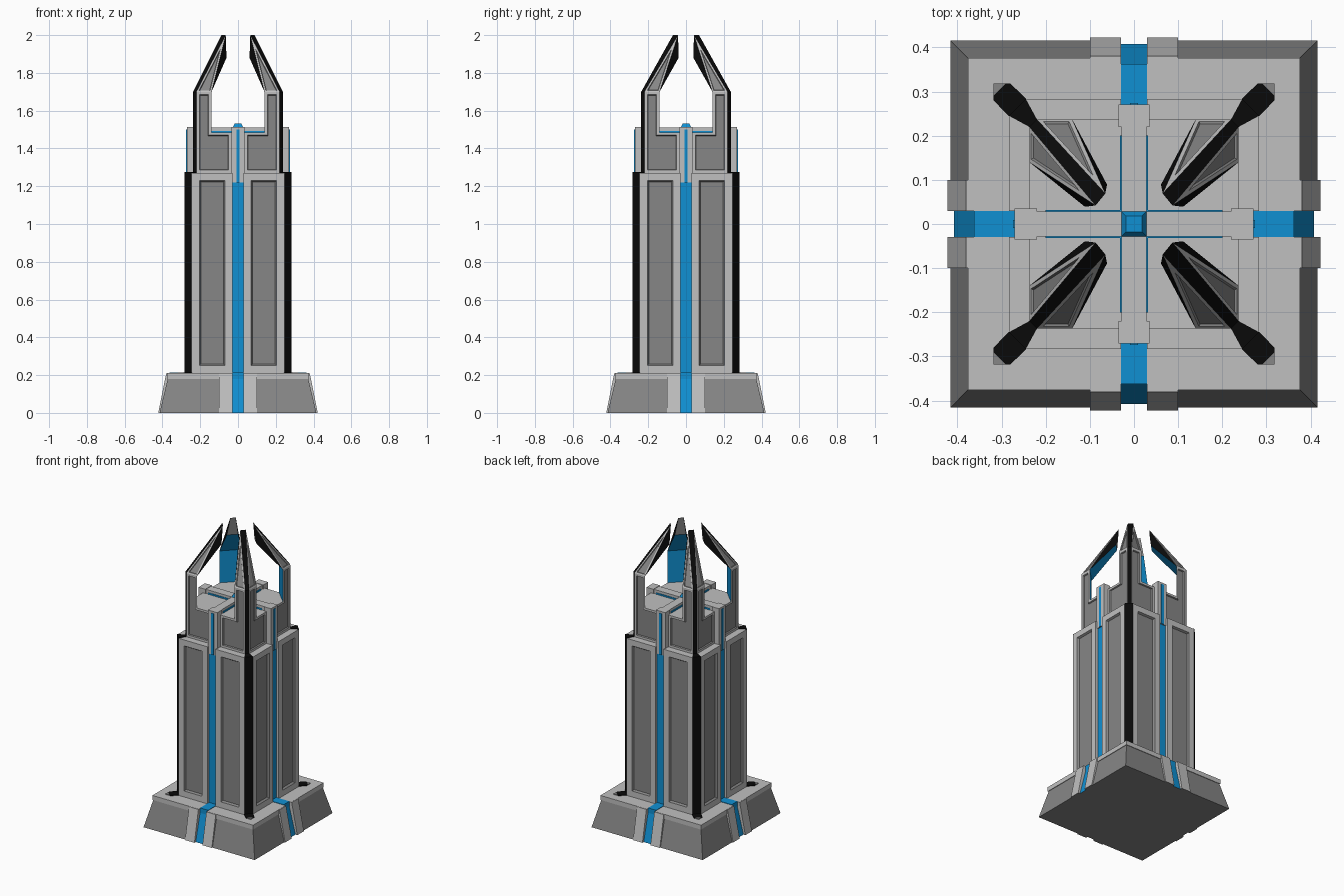
import bpy, bmesh
from mathutils import Matrix, Vector

cube = bpy.data.objects.get("Cube")
if cube:
    bpy.data.objects.remove(cube, do_unlink=True)

# Materials
COLOURS = {
    "light_grey": (0.53, 0.53, 0.53),
    "panel_grey": (0.24, 0.24, 0.24),
    "black": (0.003, 0.003, 0.003),
    "blue": (0.005, 0.28, 0.65),
}
NAMES = list(COLOURS)
LIGHT, PANEL, BLACK, BLUE = range(4)
MATS = []
for mat_name, rgb in COLOURS.items():
    m = bpy.data.materials.new(mat_name)
    m.use_nodes = True
    m.diffuse_color = (*rgb, 1)
    bsdf = m.node_tree.nodes["Principled BSDF"]
    bsdf.inputs["Base Color"].default_value = (*rgb, 1)
    bsdf.inputs["Roughness"].default_value = 0.7
    MATS.append(m)


def finish(name, bm):
    mesh = bpy.data.meshes.new(name)
    bm.to_mesh(mesh)
    bm.free()
    for m in MATS:
        mesh.materials.append(m)
    obj = bpy.data.objects.new(name, mesh)
    bpy.context.collection.objects.link(obj)
    return obj


def recess(bm, faces, rim, slope, depth):
    """Light rim around a sunken grey panel."""
    for f in faces:
        f.material_index = LIGHT
    bmesh.ops.inset_individual(bm, faces=faces, thickness=rim, use_even_offset=True)
    for f in faces:
        f.material_index = PANEL
    bmesh.ops.inset_individual(bm, faces=faces, thickness=slope, depth=-depth,
                               use_even_offset=True)


def loft(name, low, high, z0, z1, sides, cap=LIGHT, panel=None):
    """Join two outlines; sides is one colour or a colour per edge."""
    bm = bmesh.new()
    a = [bm.verts.new((x, y, z0)) for x, y in low]
    b = [bm.verts.new((x, y, z1)) for x, y in high]
    n = len(a)
    bm.faces.new(a[::-1]).material_index = PANEL if z0 == 0 else cap
    bm.faces.new(b).material_index = cap
    columns = []
    for i in range(n):
        j = (i + 1) % n
        f = bm.faces.new((a[i], a[j], b[j], b[i]))
        f.material_index = sides[i] if isinstance(sides, list) else sides
        if f.material_index == PANEL:
            columns.append(f)
    bmesh.ops.recalc_face_normals(bm, faces=bm.faces[:])
    if panel:
        recess(bm, columns, *panel)
    return finish(name, bm)


def rect(x0, x1, y0, y1):
    return [(x0, y0), (x1, y0), (x1, y1), (x0, y1)]


def box(name, x, y, z, colour):
    outline = rect(*x, *y)
    return loft(name, outline, outline, *z, colour, colour)


def grooved(h, floor, chamfer=0.0, g=0.03):
    """Square outline with a groove in each side and optional cut corners."""
    side = [(-g, -h), (-g, -floor), (g, -floor), (g, -h), (h - chamfer, -h)]
    if chamfer:
        side.append((h, chamfer - h))
    pts = []
    for _ in range(4):
        pts += side
        side = [(-y, x) for x, y in side]
    return pts


def turned(name, build):
    """Four copies of one part around the vertical axis."""
    for i, where in enumerate(("front", "left", "back", "right")):
        obj = build(where + "_" + name)
        obj.data.transform(Matrix.Rotation(i * 1.5707963, 4, "Z"))


def quarters():
    for sx, lr in ((1, "left"), (-1, "right")):
        for sy, fb in ((1, "back"), (-1, "front")):
            yield sx, sy, fb + "_" + lr


# Sloping base, lip and tower shaft
loft("base", grooved(0.415, 0.408), grooved(0.372, 0.362), 0, 0.18,
     [LIGHT, BLUE, LIGHT, PANEL, PANEL] * 4)
lip = grooved(0.376, 0.362)
loft("base_lip", lip, lip, 0.18, 0.21, [LIGHT, BLUE, LIGHT, LIGHT, LIGHT] * 4)
shaft = grooved(0.283, 0.265, 0.038)
loft("tower_shaft", shaft, shaft, 0.21, 1.27,
     [LIGHT, BLUE, LIGHT, PANEL, BLACK, PANEL] * 4, LIGHT, (0.04, 0.008, 0.012))


# Base buttresses, floor strips and upper ribs on each side
def buttress(sign):
    def build(name):
        xs = sorted((sign * 0.03, sign * 0.1))
        return loft(name, rect(*xs, -0.422, -0.33), rect(*xs, -0.38, -0.33),
                    0, 0.209, LIGHT)
    return build


turned("buttress_a", buttress(-1))
turned("buttress_b", buttress(1))
turned("floor_strip", lambda n: box(n, (-0.03, 0.03), (-0.362, -0.26), (0.205, 0.213), BLUE))
turned("rib", lambda n: box(n, (-0.035, 0.035), (-0.271, -0.22), (1.22, 1.513), LIGHT))
turned("rib_light", lambda n: box(n, (-0.009, 0.009), (-0.274, -0.265), (1.22, 1.5), BLUE))

# Core and crossing roof beams
for axis, (lx, ly) in {"long": (0, 1), "cross": (1, 0)}.items():
    def bar(name, half, length, z, colour):
        hx, hy = (length, half) if lx else (half, length)
        box(axis + "_" + name, (-hx, hx), (-hy, hy), z, colour)
    bar("core", 0.036, 0.232, (1.27, 1.483), LIGHT)
    bar("beam_light", 0.032, 0.2, (1.483, 1.493), BLUE)
    bar("beam", 0.028, 0.235, (1.483, 1.51), LIGHT)

# Centre gem
loft("roof_gem", rect(-0.028, 0.028, -0.028, 0.028),
     rect(-0.018, 0.018, -0.018, 0.018), 1.51, 1.532, BLUE, BLUE)


# Corner block with its claw
def claw(name, sx, sy):
    bm = bmesh.new()
    O, C, T, S, G = 0.237, 0.22, 0.14, 0.035, 1.485
    BOTTOM, KNEE = 1.27, 1.7
    cache = {}

    def v(p):
        if p not in cache:
            cache[p] = bm.verts.new((p[0] * sx, p[1] * sy, p[2]))
        return cache[p]

    def face(colour, *pts):
        f = bm.faces.new([v(p) for p in pts])
        f.material_index = colour
        return f

    def both(x, z):
        return (x, O, z), (O, x, z)

    foot, low = both(S, BOTTOM), both(C, BOTTOM)
    knee, inner = both(C, KNEE), both(T, KNEE)
    notch, deck = both(T, G), both(S, G)
    mid0, mid1 = (S, S, BOTTOM), (S, S, G)
    under = ((0.061, 0.089, 1.88), (0.111, 0.039, 1.88))
    tip = ((0.065, 0.069, 2.0), (0.087, 0.042, 2.0))
    walls, slopes = [], []
    for i in (0, 1):
        walls.append(face(PANEL, foot[i], low[i], knee[i], inner[i], notch[i], deck[i]))
        slopes.append(face(PANEL, inner[i], knee[i], tip[i]))
        face(BLACK, inner[i], tip[i], under[i])
        face(LIGHT, foot[i], deck[i], mid1, mid0)
    face(BLACK, low[0], low[1], knee[1], knee[0])
    face(BLACK, knee[0], knee[1], tip[1], tip[0])
    face(BLUE, notch[0], inner[0], inner[1], notch[1])
    face(BLUE, inner[0], under[0], under[1], inner[1])
    face(PANEL, under[0], tip[0], tip[1], under[1])
    face(LIGHT, deck[0], notch[0], notch[1], deck[1], mid1)
    face(LIGHT, foot[0], low[0], low[1], foot[1], mid0)
    bmesh.ops.recalc_face_normals(bm, faces=bm.faces[:])
    recess(bm, walls, 0.015, 0.004, 0.008)
    recess(bm, slopes, 0.009, 0.003, 0.005)
    finish(name, bm)


# Corner claws, ledge caps and feet
def corner_plate(name, half, sx, sy, z, colour):
    pts = [Vector(p) for p in half] + [Vector((y, x)) for x, y in reversed(half)]
    pts = [(p.x * sx, p.y * sy) for p in pts]
    loft(name, pts, pts, *z, colour, colour)


for sx, sy, where in quarters():
    claw(where + "_claw", sx, sy)
    corner_plate(where + "_ledge_cap", [(0.22, 0.237), (0.245, 0.283)],
                 sx, sy, (1.266, 1.274), BLACK)
    corner_plate(where + "_foot", [(0.23, 0.27), (0.28, 0.318), (0.29, 0.318)],
                 sx, sy, (0.208, 0.215), BLACK)
    tri = [(0.29 * sx, 0.318 * sy), (0.318 * sx, 0.318 * sy), (0.318 * sx, 0.29 * sy)]
    loft(where + "_foot_tip", tri, tri, 0.208, 0.215, PANEL, PANEL)
